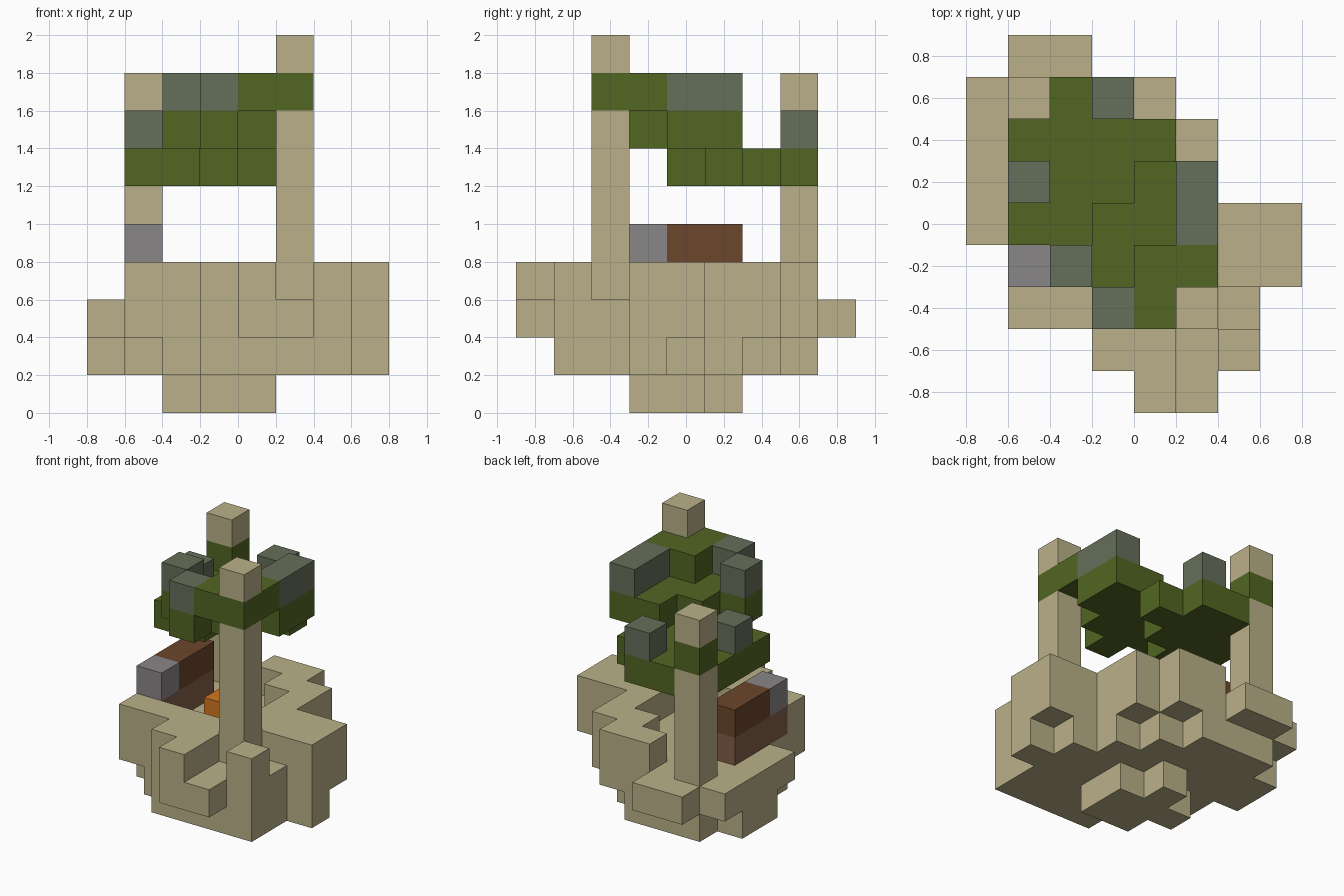
import bpy, bmesh
from mathutils import Vector

if "Cube" in bpy.data.objects:
    bpy.data.objects.remove(bpy.data.objects["Cube"])

S = 0.2                                # block size
ORIGIN = Vector((-0.8, -0.9, 0))       # corner of the block grid


def material(name, *rgb):
    m = bpy.data.materials.new(name)
    m.use_nodes = True
    m.diffuse_color = (*rgb, 1)
    m.node_tree.nodes["Principled BSDF"].inputs["Base Color"].default_value = (*rgb, 1)
    return m


sand = material("sand", 0.49, 0.434, 0.246)
leaf = material("leaf green", 0.084, 0.133, 0.016)
moss = material("moss grey", 0.13, 0.156, 0.102)
stone = material("stone grey", 0.254, 0.238, 0.246)
bark = material("dark brown", 0.15, 0.061, 0.025)
wood = material("light brown", 0.22, 0.112, 0.066)
ember = material("ember orange", 0.65, 0.188, 0.014)

parts = {}      # part name -> (material, set of grid cells)


def add(name, mat, cells):
    parts.setdefault(name, (mat, set()))[1].update(cells)


def plan(name, mat, level, text):
    """One layer drawn as a plan: rows run from back to front, columns along +x."""
    rows = text.split()[::-1]
    add(name, mat, {(i, j, level) for j, row in enumerate(rows)
                    for i, c in enumerate(row) if c == "#"})


def box(name, mat, xs, ys, zs):
    """Block spanning inclusive grid ranges."""
    span = lambda r: range(r[0], r[-1] + 1)
    add(name, mat, {(i, j, k) for i in span(xs) for j in span(ys) for k in span(zs)})


# Floating ground, from the underside to the rim
plan("ground", sand, 0, """
    ........ ........ ........ ...#.... ..###... ...##... ........ ........ ........""")
plan("ground", sand, 1, """
    ........ .###.... #####... ######.. .######. .####### ..#####. ...####. ........""")
plan("ground", sand, 2, """
    .##..... #####... ######.. ######.. ######## .####### .######. ...####. ....##..""")
plan("ground", sand, 3, """
    ........ ...##... ....##.. .....#.. .....### .....### .####... ...##.#. ....#...""")

# Two posts, each with a band of leaves near the top
for side, x, y, band in (("front", 5, 2, 8), ("rear", 1, 7, 7)):
    box(side + "_post", sand, [x], [y], [3, band - 1])
    box(side + "_post_band", leaf, [x], [y], [band])
    box(side + "_post_cap", sand, [x], [y], [band + 1])

# Bench and small fire in the hollow
box("bench_base", wood, [1], [3, 5], [3])
box("bench_top", bark, [1], [4, 5], [4])
box("bench_stone", stone, [1], [3], [4])
box("fire", ember, [3], [4], [3])

# Stepped leaf canopy
plan("lower_canopy", leaf, 6, """
    ........ ..##.... .####... .###.... .##..... ........ ........ ........ ........""")
plan("upper_canopy", leaf, 7, """
    ........ ........ ........ ....##.. ...###.. ..###... ...#.... ........ ........""")
plan("canopy_crown", leaf, 8, """
    ........ ........ ........ ........ ........ ....##.. ....#... ........ ........""")

# Mossy blocks resting on the canopy
plan("lower_moss", moss, 7, """
    ........ ...#.... ........ .#...... ........ ........ ........ ........ ........""")
plan("upper_moss", moss, 8, """
    ........ ........ ........ .....#.. .....#.. ..#..... ...#.... ........ ........""")


# Skin every part with only its exposed faces, then merge the flat areas
filled = set().union(*(cells for _, cells in parts.values()))


def skin(name, mat, cells):
    bm = bmesh.new()
    for cell in cells:
        centre = Vector(cell) + Vector((0.5, 0.5, 0.5))
        for axis in range(3):
            for sign in (-1, 1):
                n = Vector((0, 0, 0))
                n[axis] = sign
                if tuple(int(a + b) for a, b in zip(cell, n)) in filled:
                    continue
                u = Vector((0, 0, 0))
                u[(axis + 1) % 3] = 1
                v = n.cross(u)
                corners = (u + v, v - u, -u - v, u - v)
                bm.faces.new([bm.verts.new(ORIGIN + S * (centre + (n + c) / 2))
                              for c in corners])
    bmesh.ops.remove_doubles(bm, verts=bm.verts, dist=0.001)
    bmesh.ops.dissolve_limit(bm, angle_limit=0.01, verts=bm.verts, edges=bm.edges)
    mesh = bpy.data.meshes.new(name)
    bm.to_mesh(mesh)
    bm.free()
    mesh.materials.append(mat)
    bpy.context.collection.objects.link(bpy.data.objects.new(name, mesh))


for name, (mat, cells) in parts.items():
    skin(name, mat, cells)
